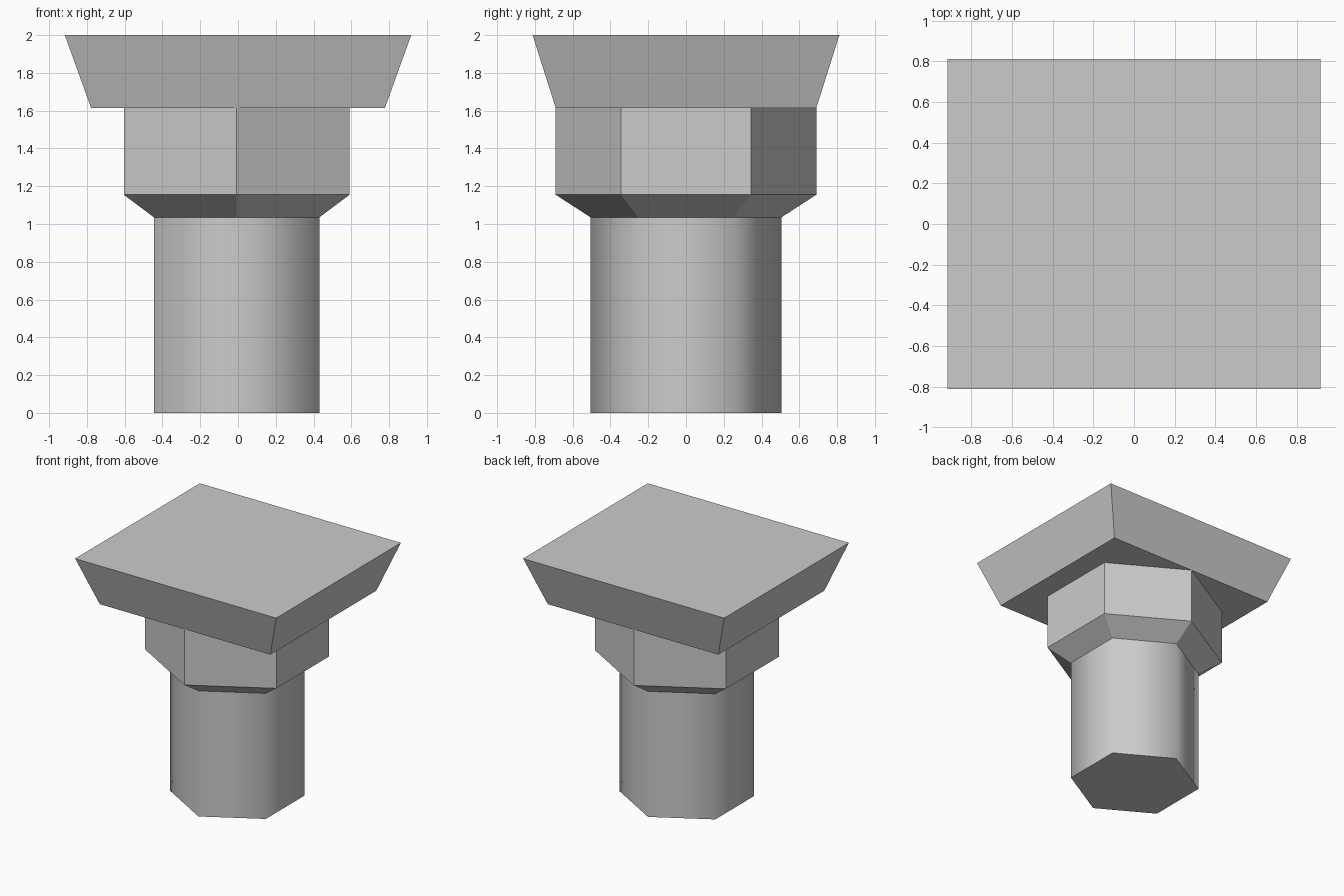
import bpy
import bmesh
from math import sin, cos, tau

cube = bpy.data.objects.get("Cube")
if cube:
    bpy.data.objects.remove(cube, do_unlink=True)

grey = bpy.data.materials.new("plain grey")
grey.use_nodes = True
GREY = (0.6, 0.6, 0.6, 1)
grey.diffuse_color = GREY
grey.node_tree.nodes["Principled BSDF"].inputs["Base Color"].default_value = GREY


def hexagon(radius, z, cx=-0.007):
    """Six corners, one of them pointing to the front."""
    return [(cx + radius * sin(tau * i / 6), -radius * cos(tau * i / 6), z)
            for i in range(6)]


def rectangle(hx, hy, z):
    return [(-hx, -hy, z), (hx, -hy, z), (hx, hy, z), (-hx, hy, z)]


def loft(name, rings, smooth=False):
    """Closed solid through rings listed from bottom to top."""
    bm = bmesh.new()
    loops = [[bm.verts.new(p) for p in ring] for ring in rings]
    n = len(loops[0])
    for low, high in zip(loops, loops[1:]):
        for i in range(n):
            j = (i + 1) % n
            face = bm.faces.new((low[i], low[j], high[j], high[i]))
            face.smooth = smooth
    # end caps with crisp rims
    for cap in (loops[0][::-1], loops[-1]):
        for edge in bm.faces.new(cap).edges:
            edge.smooth = False
    mesh = bpy.data.meshes.new(name)
    bm.to_mesh(mesh)
    bm.free()
    mesh.materials.append(grey)
    obj = bpy.data.objects.new(name, mesh)
    bpy.context.collection.objects.link(obj)
    return obj


# six-sided shaft, smooth round the sides
loft("shaft", [hexagon(0.505, 0), hexagon(0.505, 1.035)], smooth=True)

# faceted collar flaring out from the shaft
loft("collar", [hexagon(0.505, 1.035), hexagon(0.69, 1.155), hexagon(0.69, 1.615)])

# wide slab on top, tapering downwards
loft("top_slab", [rectangle(0.778, 0.69, 1.615), rectangle(0.917, 0.812, 2)])
